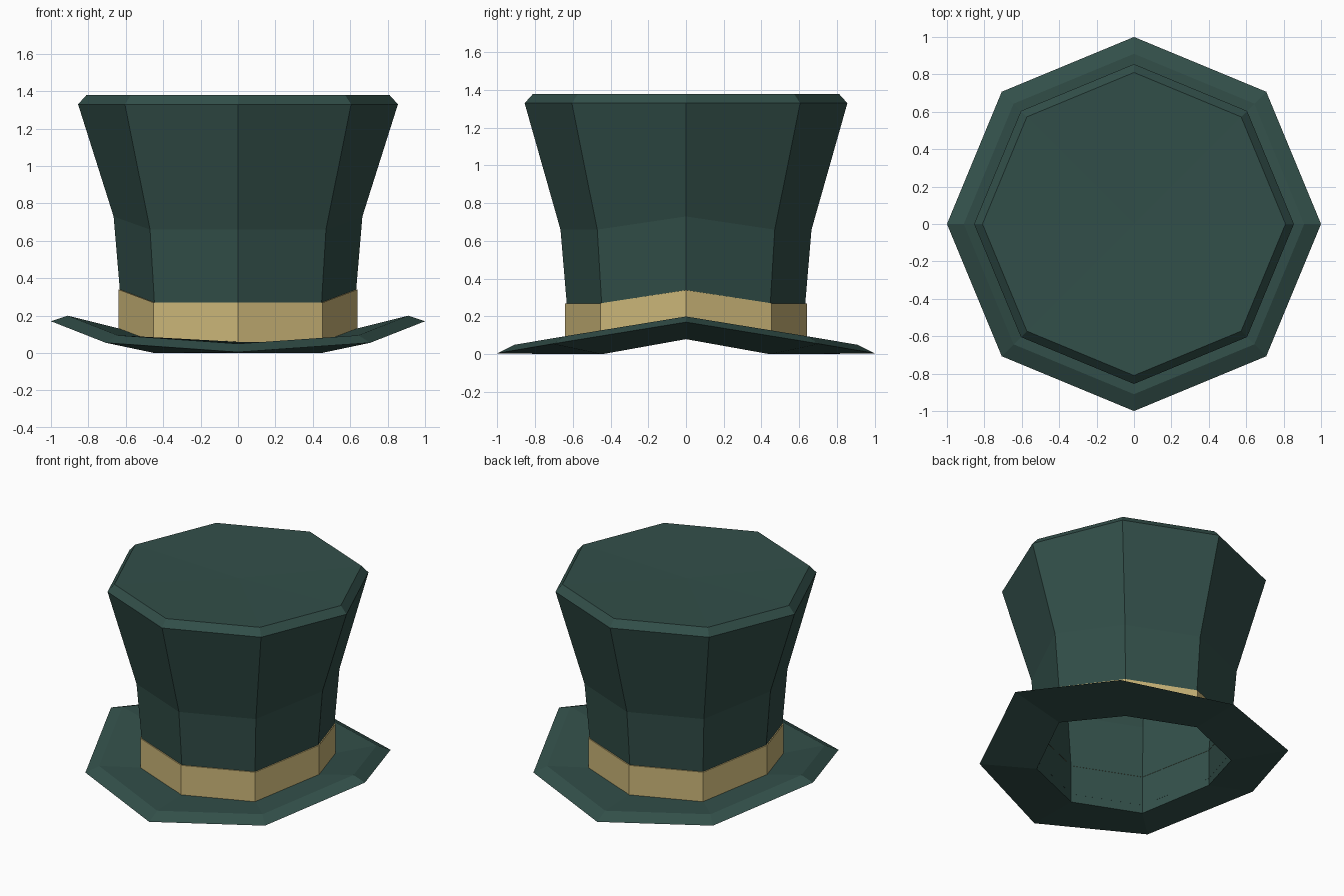
import bpy
import bmesh
import math

cube = bpy.data.objects.get("Cube")
if cube:
    bpy.data.objects.remove(cube, do_unlink=True)

SIDES = 8


def make_material(name, rgb):
    mat = bpy.data.materials.new(name)
    mat.use_nodes = True
    mat.diffuse_color = (*rgb, 1)
    mat.node_tree.nodes["Principled BSDF"].inputs["Base Color"].default_value = (*rgb, 1)
    return mat


def ring_part(name, rings, mat, cap_depth=None):
    """Skin octagonal rings of (radius, z at sides, z at diagonals, z at front and back)."""
    bm = bmesh.new()
    loops = []
    for radius, *heights in rings:
        loop = []
        for i in range(SIDES):
            angle = math.tau * i / SIDES
            step = min(i % 4, 4 - i % 4)
            loop.append(bm.verts.new((radius * math.cos(angle),
                                      radius * math.sin(angle), heights[step])))
        loops.append(loop)
    for low, high in zip(loops, loops[1:]):
        for i in range(SIDES):
            j = (i + 1) % SIDES
            bm.faces.new((low[i], low[j], high[j], high[i]))
    # Close the last ring with a shallow fan
    if cap_depth is not None:
        last = loops[-1]
        centre = bm.verts.new((0, 0, last[0].co.z - cap_depth))
        for i in range(SIDES):
            bm.faces.new((last[i], last[(i + 1) % SIDES], centre))
    mesh = bpy.data.meshes.new(name)
    bm.to_mesh(mesh)
    bm.free()
    mesh.materials.append(mat)
    obj = bpy.data.objects.new(name, mesh)
    bpy.context.collection.objects.link(obj)
    return obj


green = make_material("dark green felt", (0.032, 0.078, 0.067))
gold = make_material("tan ribbon", (0.60, 0.47, 0.19))

# Flared crown, open underneath, with a bevelled top edge
ring_part("crown", [
    (0.63, 0.08, 0.0, 0.0),
    (0.632, 0.34, 0.27, 0.27),
    (0.665, 0.73, 0.66, 0.66),
    (0.855, 1.33, 1.33, 1.33),
    (0.81, 1.38, 1.38, 1.38),
], green, cap_depth=0.02)

# Brim curled up at both sides: underside, rim and upper face
ring_part("brim", [
    (0.63, 0.08, 0.0, 0.0),
    (1.0, 0.17, 0.055, 0.005),
    (0.91, 0.20, 0.095, 0.05),
    (0.63, 0.13, 0.06, 0.06),
], green)

# Ribbon round the base of the crown
ring_part("hat_band", [
    (0.64, 0.13, 0.06, 0.06),
    (0.64, 0.34, 0.27, 0.27),
    (0.63, 0.34, 0.27, 0.27),
], gold)
